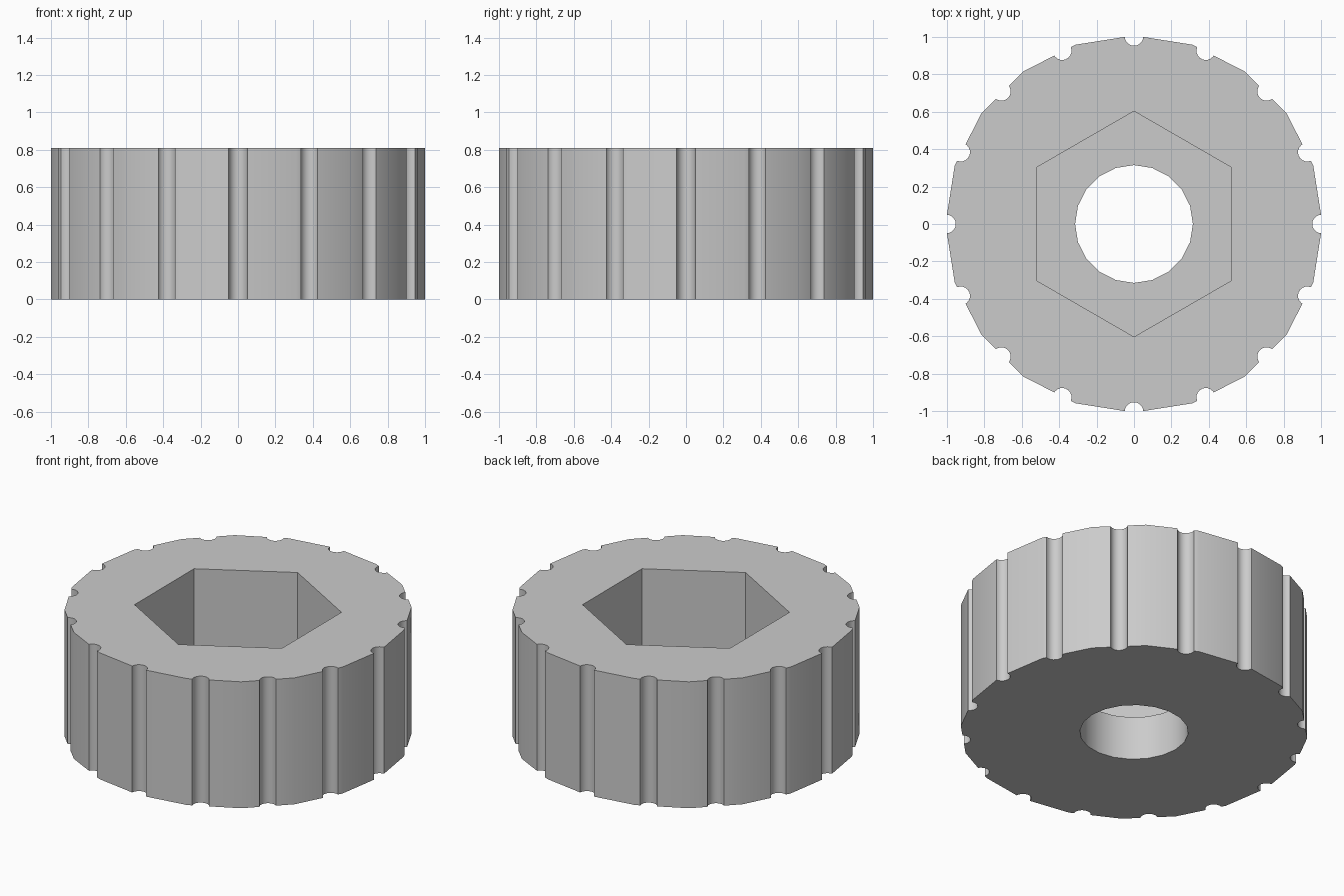
import bpy, bmesh
from math import cos, sin, pi

if "Cube" in bpy.data.objects:
    bpy.data.objects.remove(bpy.data.objects["Cube"])

HEIGHT = 0.81
FLOOR = 0.28

gray = bpy.data.materials.new("light_gray")
gray.use_nodes = True
gray.diffuse_color = (0.6, 0.6, 0.6, 1)
gray.node_tree.nodes["Principled BSDF"].inputs["Base Color"].default_value = (0.6, 0.6, 0.6, 1)


def add_prism(bm, sides, radius, bottom, top, cx=0, cy=0, turn=0):
    """Upright prism with its first corner at the angle turn."""
    rings = []
    for z in (bottom, top):
        angles = [turn + 2 * pi * i / sides for i in range(sides)]
        rings.append([bm.verts.new((cx + radius * cos(a), cy + radius * sin(a), z)) for a in angles])
    low, high = rings
    bm.faces.new(low[::-1])
    bm.faces.new(high)
    for i in range(sides):
        j = (i + 1) % sides
        bm.faces.new((low[i], low[j], high[j], high[i]))


def make_object(name, bm):
    mesh = bpy.data.meshes.new(name)
    bm.to_mesh(mesh)
    bm.free()
    mesh.materials.append(gray)
    obj = bpy.data.objects.new(name, mesh)
    bpy.context.collection.objects.link(obj)
    return obj


def prism(name, *args, **kwargs):
    bm = bmesh.new()
    add_prism(bm, *args, **kwargs)
    return make_object(name, bm)


# Twenty-sided knob body
knob = prism("knob", 20, 1.008, 0, HEIGHT)

# Grip grooves around the rim
bm = bmesh.new()
for i in range(16):
    a = 2 * pi * i / 16
    add_prism(bm, 20, 0.05, -0.1, HEIGHT + 0.1, 1.003 * cos(a), 1.003 * sin(a), a)
grooves = make_object("groove_cutter", bm)

# Hexagonal nut pocket and round bolt hole
pocket = prism("pocket_cutter", 6, 0.603, FLOOR, HEIGHT + 0.1, turn=pi / 2)
hole = prism("hole_cutter", 20, 0.315, -0.1, HEIGHT + 0.2)

bpy.context.view_layer.objects.active = knob
knob.select_set(True)
for cutter in (grooves, pocket, hole):
    cutter.hide_render = True
    mod = knob.modifiers.new(cutter.name, "BOOLEAN")
    mod.operation = "DIFFERENCE"
    mod.solver = "EXACT"
    mod.object = cutter
    bpy.ops.object.modifier_apply(modifier=mod.name)
    bpy.data.objects.remove(cutter)

# Soft rim and hole, crisp edges
bpy.ops.object.shade_smooth_by_angle(angle=pi / 6)
